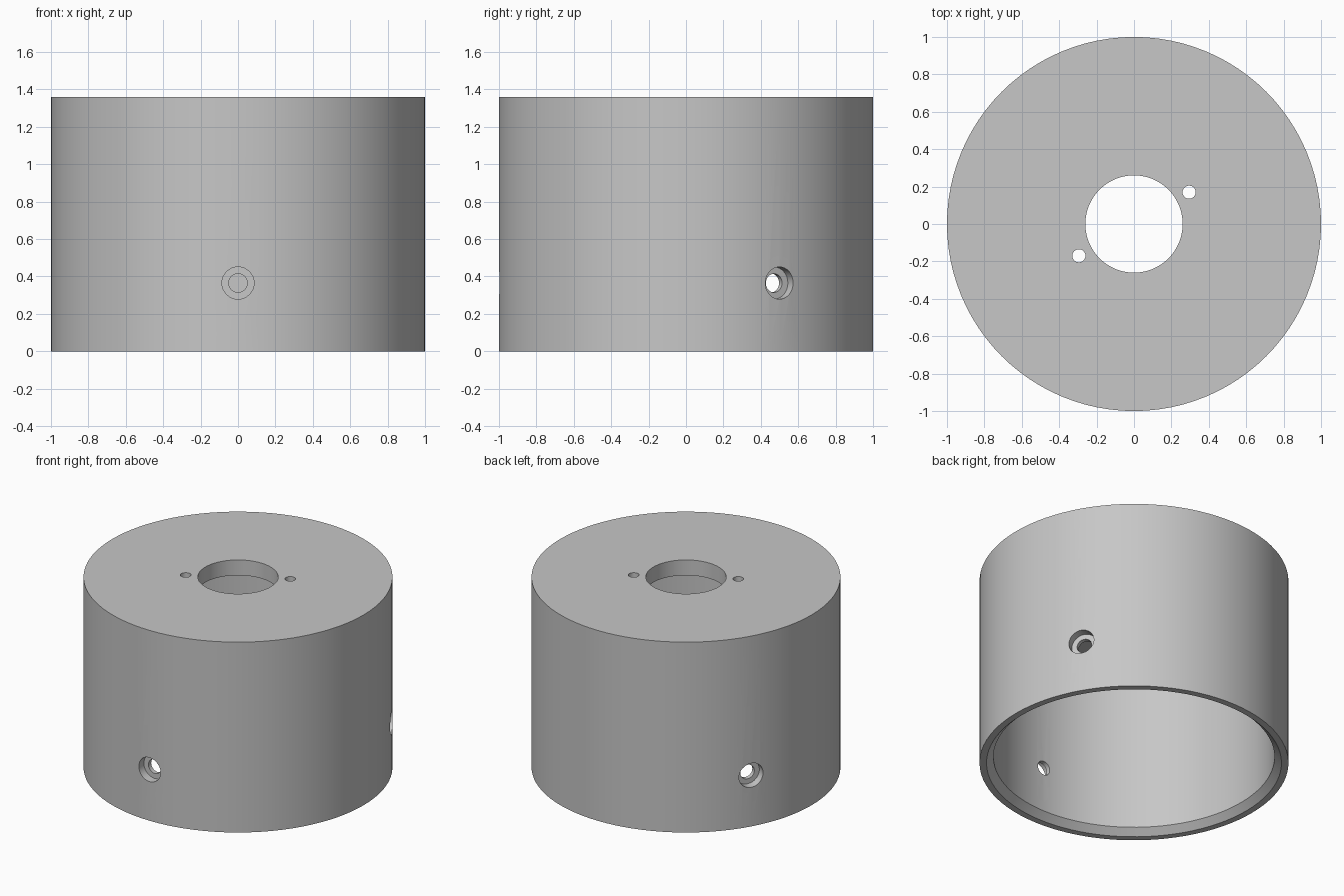
import bpy, bmesh
from math import radians, sin, cos, pi
from mathutils import Vector

if "Cube" in bpy.data.objects:
    bpy.data.objects.remove(bpy.data.objects["Cube"], do_unlink=True)

HEIGHT, ROOF, WALL, CHAMFER = 1.36, 0.11, 0.09, 0.045
SEGMENTS = 96

grey = bpy.data.materials.new("plain grey")
grey.use_nodes = True
grey.diffuse_color = (0.57, 0.57, 0.57, 1)
grey.node_tree.nodes["Principled BSDF"].inputs["Base Color"].default_value = grey.diffuse_color


def lathe(name, profile):
    """Sweep a closed (radius, z) profile around the z axis."""
    bm = bmesh.new()
    rings = []
    for i in range(SEGMENTS):
        a = 2 * pi * i / SEGMENTS
        rings.append([bm.verts.new((r * cos(a), r * sin(a), z)) for r, z in profile])
    n = len(profile)
    for i, ring in enumerate(rings):
        following = rings[(i + 1) % SEGMENTS]
        for j in range(n):
            k = (j + 1) % n
            bm.faces.new((ring[j], following[j], following[k], ring[k]))
    bmesh.ops.recalc_face_normals(bm, faces=bm.faces)
    mesh = bpy.data.meshes.new(name)
    bm.to_mesh(mesh)
    bm.free()
    mesh.materials.append(grey)
    obj = bpy.data.objects.new(name, mesh)
    bpy.context.collection.objects.link(obj)
    return obj


def drill(target, start, end, radius):
    """Cut a round hole along the line from start to end."""
    start, end = Vector(start), Vector(end)
    axis = end - start
    bpy.ops.mesh.primitive_cylinder_add(
        vertices=32, radius=radius, depth=axis.length, location=(start + end) / 2,
        rotation=axis.to_track_quat("Z", "Y").to_euler())
    cutter = bpy.context.object
    cutter.name = "hole_cutter"
    cutter.hide_render = True
    cutter.data.materials.append(grey)
    bpy.context.view_layer.objects.active = target
    mod = target.modifiers.new("hole", "BOOLEAN")
    mod.operation, mod.solver, mod.object = "DIFFERENCE", "EXACT", cutter
    bpy.ops.object.modifier_apply(modifier=mod.name)
    bpy.data.objects.remove(cutter, do_unlink=True)


# Hollow cap: open below with a chamfered rim, central opening in the roof
inner, opening, under = 1 - WALL, 0.26, HEIGHT - ROOF
cap = lathe("round_cap", [(1, 0), (1, HEIGHT), (opening, HEIGHT), (opening, under),
                          (inner, under), (inner, CHAMFER), (inner + CHAMFER, 0)])

# Two small holes through the roof, on opposite sides of the opening
for angle in (30, 210):
    x, y = 0.34 * cos(radians(angle)), 0.34 * sin(radians(angle))
    drill(cap, (x, y, under - 0.1), (x, y, HEIGHT + 0.1), 0.035)

# Three counterbored screw holes through the wall
for angle in (-90, 30, 150):
    def point(r):
        return r * cos(radians(angle)), r * sin(radians(angle)), 0.365
    drill(cap, point(0.94), point(1.1), 0.086)
    drill(cap, point(0.8), point(1.1), 0.05)

# Smooth round walls, crisp edges
bpy.ops.object.select_all(action="DESELECT")
cap.select_set(True)
bpy.context.view_layer.objects.active = cap
bpy.ops.object.shade_smooth_by_angle(angle=radians(30))
